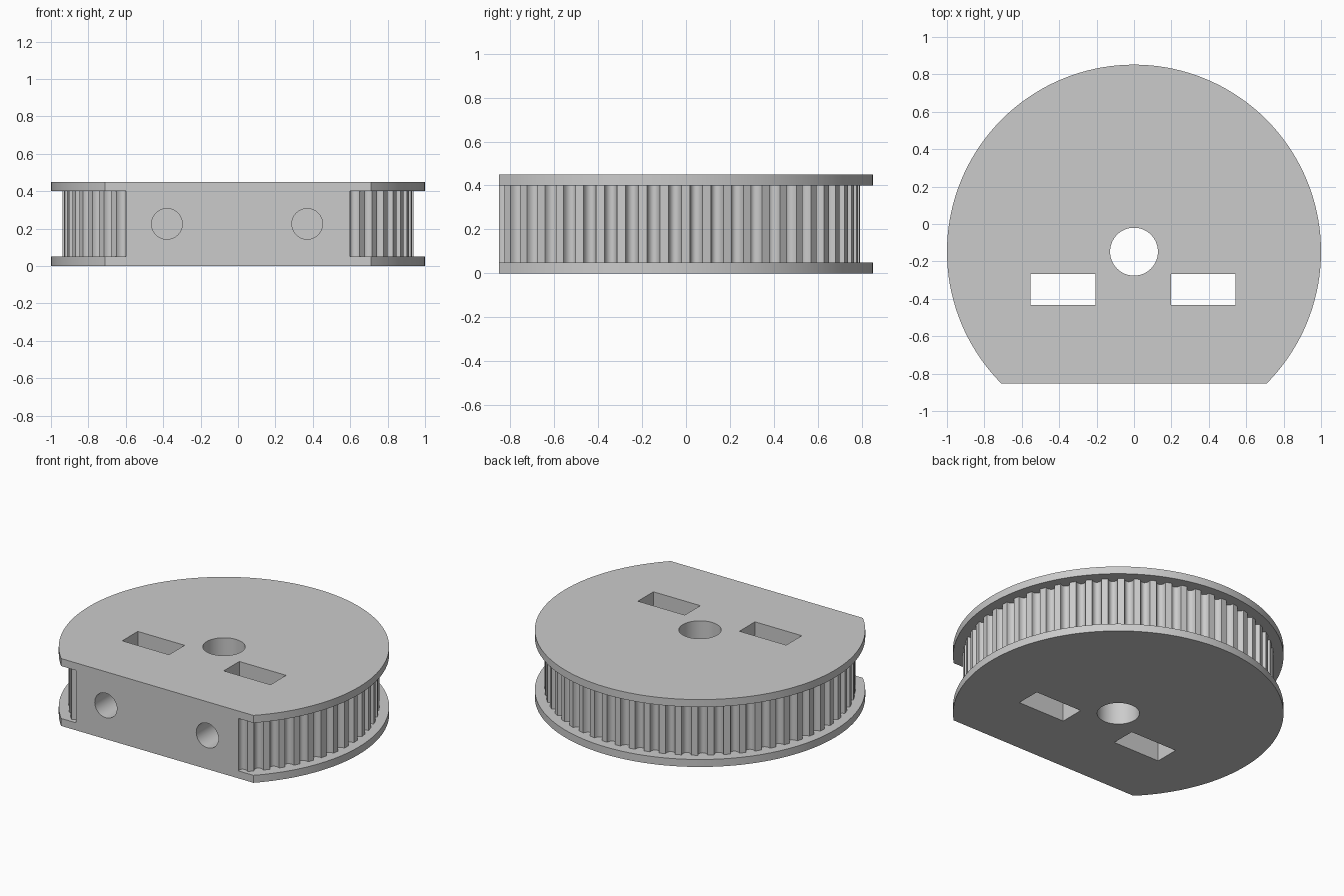
import bpy
import bmesh
from math import sin, cos, pi, tau
from mathutils import Matrix, Vector

default = bpy.data.objects.get("Cube")
if default:
    bpy.data.objects.remove(default, do_unlink=True)

AXIS_Y = -0.148      # wheel axis
FRONT_Y = -0.852     # flat front face
HEIGHT = 0.45
FLANGE = 0.05
TEETH = 60

grey = bpy.data.materials.new("plain grey")
grey.use_nodes = True
colour = (0.6, 0.6, 0.6, 1)
grey.diffuse_color = colour
grey.node_tree.nodes["Principled BSDF"].inputs["Base Color"].default_value = colour


def make_object(name, bm):
    bmesh.ops.recalc_face_normals(bm, faces=bm.faces[:])
    mesh = bpy.data.meshes.new(name)
    bm.to_mesh(mesh)
    bm.free()
    mesh.materials.append(grey)
    obj = bpy.data.objects.new(name, mesh)
    bpy.context.collection.objects.link(obj)
    return obj


def prism(name, outline, z0, z1):
    """Extrude a closed outline around the wheel axis."""
    bm = bmesh.new()
    face = bm.faces.new([bm.verts.new((x, y + AXIS_Y, z0)) for x, y in outline])
    top = bmesh.ops.extrude_face_region(bm, geom=[face])["geom"]
    moved = [v for v in top if isinstance(v, bmesh.types.BMVert)]
    bmesh.ops.translate(bm, verts=moved, vec=(0, 0, z1 - z0))
    return make_object(name, bm)


def box(name, low, high):
    low, high = Vector(low), Vector(high)
    bm = bmesh.new()
    place = Matrix.Translation((low + high) / 2) @ Matrix.Diagonal((*(high - low), 1))
    bmesh.ops.create_cube(bm, size=1, matrix=place)
    return make_object(name, bm)


def circle(radius, count):
    return [(radius * cos(tau * i / count), radius * sin(tau * i / count))
            for i in range(count)]


def toothed_outline(radius, half_width, depth, steps=8):
    """Round outline with one rounded groove per tooth."""
    points = []
    for tooth in range(TEETH):
        middle = tau * tooth / TEETH
        for s in range(steps + 1):
            t = pi * s / steps
            angle = middle - half_width / radius * cos(t)
            r = radius - depth * sin(t)
            points.append((r * cos(angle), r * sin(angle)))
    return points


def combine(target, other, operation):
    mod = target.modifiers.new(operation.lower(), "BOOLEAN")
    mod.operation = operation
    mod.solver = "EXACT"
    mod.object = other
    bpy.context.view_layer.objects.active = target
    bpy.ops.object.modifier_apply(modifier=mod.name)
    bpy.data.objects.remove(other, do_unlink=True)


# Toothed core with a flange at each end
pulley = prism("toothed_pulley", toothed_outline(0.94, 0.029, 0.037),
               FLANGE / 2, HEIGHT - FLANGE / 2)
for name, z in (("lower_flange", 0), ("upper_flange", HEIGHT - FLANGE)):
    combine(pulley, prism(name, circle(1, 144), z, z + FLANGE), "UNION")

# Flat front
combine(pulley, box("front_cutter", (-2, -2, -1), (2, FRONT_Y, 1)), "DIFFERENCE")

# Centre bore
combine(pulley, prism("bore_cutter", circle(0.128, 64), -1, 1), "DIFFERENCE")

# Nut slots, each reached by a screw hole from the front
for centre in (-0.38, 0.37):
    slot = box("slot_cutter", (centre - 0.173, -0.432, -1), (centre + 0.173, -0.268, 1))
    combine(pulley, slot, "DIFFERENCE")
    bm = bmesh.new()
    bmesh.ops.create_cone(
        bm, cap_ends=True, segments=48, radius1=0.082, radius2=0.082, depth=0.65,
        matrix=Matrix.Translation((centre, -0.675, HEIGHT / 2)) @ Matrix.Rotation(pi / 2, 4, "X"))
    combine(pulley, make_object("screw_hole_cutter", bm), "DIFFERENCE")

# Smooth curved walls, sharp edges
bpy.ops.object.select_all(action="DESELECT")
pulley.select_set(True)
bpy.context.view_layer.objects.active = pulley
bpy.ops.object.shade_smooth_by_angle(angle=pi / 6)
